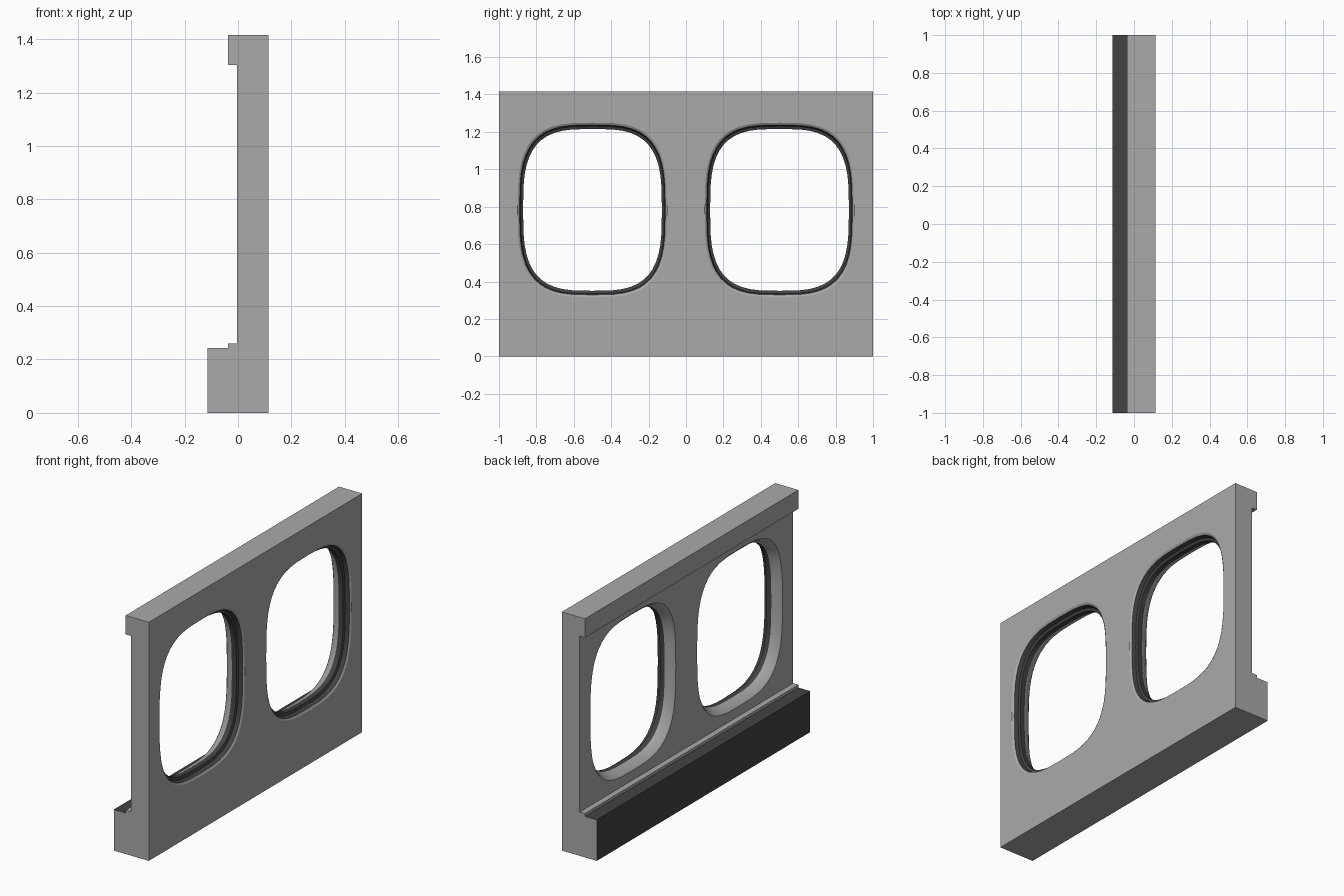
import bpy, bmesh
from math import cos, sin, pi, radians, copysign

cube = bpy.data.objects.get("Cube")
if cube:
    bpy.data.objects.remove(cube, do_unlink=True)


def material(name, value):
    m = bpy.data.materials.new(name)
    m.use_nodes = True
    colour = (value, value, value, 1)
    m.diffuse_color = colour
    m.node_tree.nodes["Principled BSDF"].inputs["Base Color"].default_value = colour
    return m


MATS = [material("panel grey", 0.40), material("trim dark grey", 0.055)]
GREY, DARK = 0, 1


def make_object(name, bm):
    bmesh.ops.recalc_face_normals(bm, faces=bm.faces)
    mesh = bpy.data.meshes.new(name)
    bm.to_mesh(mesh)
    bm.free()
    for m in MATS:
        mesh.materials.append(m)
    obj = bpy.data.objects.new(name, mesh)
    bpy.context.collection.objects.link(obj)
    return obj


def loft(bm, rings, tags):
    """Bridge closed rings of equal length, tagging each band with a material."""
    rings = [[bm.verts.new(p) for p in ring] for ring in rings]
    n = len(rings[0])
    for a, b, tag in zip(rings, rings[1:], tags):
        for i in range(n):
            j = (i + 1) % n
            bm.faces.new((a[i], a[j], b[j], b[i])).material_index = tag
    bm.faces.new(rings[0])
    bm.faces.new(rings[-1])


# Wall panel: side profile with head rail, sill lip and lower ledge
FRONT, BACK, RAIL, LEDGE, TOP = 0.115, -0.003, -0.037, -0.115, 1.415
profile = [(FRONT, 0), (FRONT, TOP), (RAIL, TOP), (RAIL, 1.303), (BACK, 1.303),
           (BACK, 0.26), (RAIL, 0.26), (RAIL, 0.243), (LEDGE, 0.243), (LEDGE, 0)]
bm = bmesh.new()
loft(bm, [[(x, y, z) for x, z in profile] for y in (-1, 1)], [GREY])
bm.normal_update()
# Dark covering on the top and outer face of the ledge
for f in bm.faces:
    c = f.calc_center_median()
    if c.x < RAIL - 0.01 and c.z > 0.05 and abs(c.y) < 0.5:
        f.material_index = DARK
wall = make_object("wall_panel", bm)

# Window openings: depth, inset from the outer rim, band material
SECTIONS = [(-0.013, -0.01, GREY), (0.007, 0.01, GREY), (0.05, 0.029, DARK),
            (0.08, 0.029, DARK), (0.085, 0.016, DARK), (0.108, 0.010, GREY),
            (0.122, -0.010, GREY)]


def rounded_ring(x, y, z, half_w, half_h, n=48, power=3.2):
    def bulge(v):
        return copysign(abs(v) ** (2 / power), v)
    angles = [2 * pi * i / n for i in range(n)]
    return [(x, y + half_w * bulge(cos(a)), z + half_h * bulge(sin(a)))
            for a in angles]


bpy.context.view_layer.objects.active = wall
wall.select_set(True)
for y in (-0.5, 0.5):
    bm = bmesh.new()
    loft(bm, [rounded_ring(x, y, 0.783, 0.4 - inset, 0.466 - inset * 1.15)
              for x, inset, _ in SECTIONS], [tag for _, _, tag in SECTIONS])
    cutter = make_object("window_cutter", bm)
    cutter.hide_render = True
    cut = wall.modifiers.new("window", 'BOOLEAN')
    cut.operation = 'DIFFERENCE'
    cut.solver = 'EXACT'
    cut.object = cutter
    bpy.ops.object.modifier_apply(modifier=cut.name)
    bpy.data.objects.remove(cutter, do_unlink=True)

bpy.ops.object.shade_smooth_by_angle(angle=radians(25))
